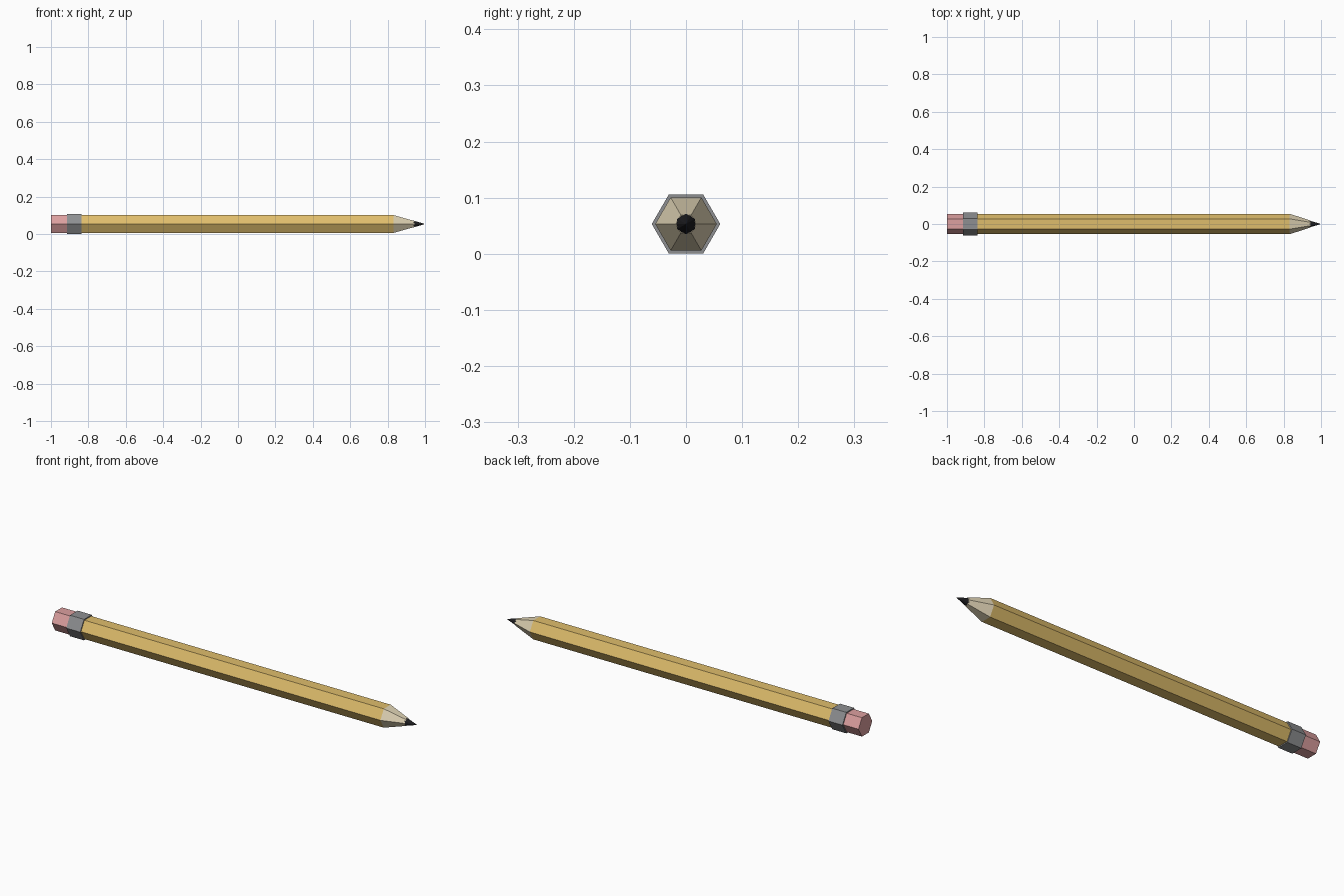
import bpy
import math

if "Cube" in bpy.data.objects:
    bpy.data.objects.remove(bpy.data.objects["Cube"])

CENTRE_Z = 0.053


def material(name, rgb):
    m = bpy.data.materials.new(name)
    m.diffuse_color = (*rgb, 1.0)
    m.use_nodes = True
    m.node_tree.nodes["Principled BSDF"].inputs["Base Color"].default_value = m.diffuse_color
    return m


def section(name, x0, r0, x1, r1, mat, sides=6, cap0=False, cap1=False):
    """Straight or tapered prism along x; a zero end radius makes a point."""
    def ring(x, r):
        return [(x, r * math.cos(math.tau * i / sides),
                 CENTRE_Z + r * math.sin(math.tau * i / sides)) for i in range(sides)]

    verts = ring(x0, r0)
    if r1 > 0:
        verts += ring(x1, r1)
        faces = [(i, (i + 1) % sides, sides + (i + 1) % sides, sides + i)
                 for i in range(sides)]
    else:
        verts.append((x1, 0, CENTRE_Z))
        faces = [(i, (i + 1) % sides, sides) for i in range(sides)]
    # orient side faces outward
    faces = [tuple(reversed(f)) for f in faces]
    if cap0:
        faces.append(tuple(reversed(range(sides))))
    if cap1 and r1 > 0:
        faces.append(tuple(range(sides, 2 * sides)))
    mesh = bpy.data.meshes.new(name)
    mesh.from_pydata(verts, [], faces)
    mesh.materials.append(mat)
    mesh.update()
    obj = bpy.data.objects.new(name, mesh)
    bpy.context.collection.objects.link(obj)
    return obj


yellow = material("yellow paint", (0.74, 0.51, 0.15))
pink = material("pink rubber", (0.72, 0.35, 0.35))
grey = material("grey metal", (0.27, 0.275, 0.285))
wood = material("pale wood", (0.73, 0.64, 0.45))
black = material("black graphite", (0.012, 0.012, 0.014))

R = 0.0548                      # body corner radius
X_BODY, X_LEAD = 0.832, 0.943   # ends of paint and wood
r_lead = R * (1 - X_LEAD) / (1 - X_BODY)

# Eraser, metal band, painted shaft
section("eraser", -1.0, R, -0.915, R, pink, cap0=True)
section("metal_band", -0.915, 0.061, -0.837, 0.061, grey, cap0=True, cap1=True)
section("shaft", -0.837, R, X_BODY, R, yellow)

# Sharpened end
section("sharpened_wood", X_BODY, R, X_LEAD, r_lead, wood, cap1=True)
section("lead_tip", X_LEAD - 0.004, r_lead * 0.97, 1.0, 0, black, sides=12, cap0=True)
